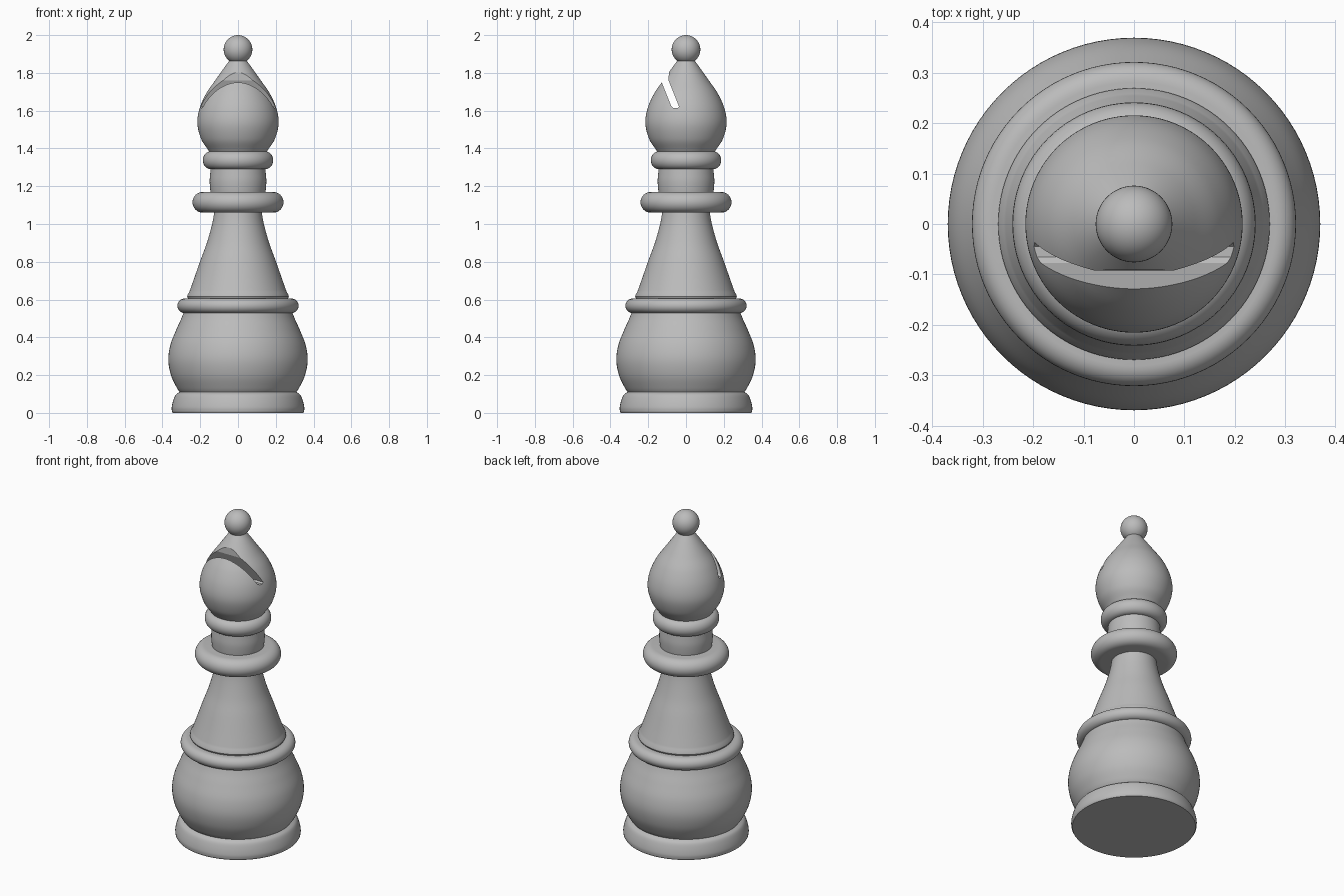
import bpy, bmesh, math
from mathutils import Vector

cube = bpy.data.objects.get("Cube")
if cube:
    bpy.data.objects.remove(cube, do_unlink=True)

SEGMENTS = 96
GREY = (0.5, 0.5, 0.5, 1)
grey = bpy.data.materials.new("plain grey")
grey.use_nodes = True
grey.diffuse_color = GREY
grey.node_tree.nodes["Principled BSDF"].inputs["Base Color"].default_value = GREY


def add_object(name, bm):
    bmesh.ops.recalc_face_normals(bm, faces=bm.faces)
    mesh = bpy.data.meshes.new(name)
    bm.to_mesh(mesh)
    bm.free()
    obj = bpy.data.objects.new(name, mesh)
    bpy.context.collection.objects.link(obj)
    mesh.materials.append(grey)
    return obj


def smooth(obj):
    bpy.ops.object.select_all(action="DESELECT")
    obj.select_set(True)
    bpy.context.view_layer.objects.active = obj
    bpy.ops.object.shade_smooth_by_angle(angle=math.radians(35))


def spline(points, steps=6):
    """Smooth curve through (radius, height) points."""
    p = [Vector(q) for q in points]
    p = [2 * p[0] - p[1]] + p + [2 * p[-1] - p[-2]]
    out = []
    for a, b, c, d in zip(p, p[1:], p[2:], p[3:]):
        for i in range(steps):
            t = i / steps
            out.append(0.5 * (2 * b + (c - a) * t + (2 * a - 5 * b + 4 * c - d) * t * t
                              + (3 * b - a - 3 * c + d) * t ** 3))
    return out + [p[-2]]


def bead(radius, low, high, depth, steps=16):
    """Half-round outer edge of a turned ring."""
    mid, half = (low + high) / 2, (high - low) / 2
    angles = [math.pi * (i / steps - 0.5) for i in range(steps + 1)]
    return [(radius - depth + depth * math.cos(a), mid + half * math.sin(a)) for a in angles]


def lathe(name, profile):
    """Turn a profile about z and cap both ends flat."""
    bm = bmesh.new()
    rings = []
    for r, z in profile:
        rings.append([bm.verts.new((r * math.cos(a), r * math.sin(a), z))
                      for a in (math.tau * i / SEGMENTS for i in range(SEGMENTS))])
    for low, high in zip(rings, rings[1:]):
        for i in range(SEGMENTS):
            j = (i + 1) % SEGMENTS
            bm.faces.new((low[i], low[j], high[j], high[i]))
    bm.faces.new(rings[0])
    bm.faces.new(rings[-1])
    obj = add_object(name, bm)
    smooth(obj)
    return obj


# Foot and rounded lower body
lathe("foot", [(0.345, 0)] + spline([(0.35, 0.008), (0.351, 0.03), (0.343, 0.065),
                                   (0.33, 0.095), (0.31, 0.11)]))
lathe("lower_body", spline([(0.305, 0.105), (0.325, 0.135), (0.355, 0.2), (0.369, 0.28),
                            (0.358, 0.36), (0.327, 0.44), (0.3, 0.5), (0.285, 0.54)]))
lathe("body_ring", bead(0.321, 0.528, 0.606, 0.04))

# Flared stem with a small lip
lathe("stem", [(0.262, 0.6), (0.269, 0.615), (0.266, 0.628)]
      + spline([(0.258, 0.64), (0.233, 0.71), (0.198, 0.81), (0.165, 0.9),
                (0.137, 1.0), (0.123, 1.08)]))

# Collar, neck and upper ring
lathe("collar", bead(0.241, 1.06, 1.17, 0.055))
lathe("neck", spline([(0.143, 1.15), (0.148, 1.19), (0.15, 1.23), (0.147, 1.27), (0.143, 1.31)]))
lathe("neck_ring", bead(0.186, 1.29, 1.385, 0.042))

# Head, pointed at the top
head = lathe("head", spline([(0.135, 1.36), (0.16, 1.395), (0.195, 1.45), (0.215, 1.53),
                             (0.204, 1.61), (0.169, 1.69), (0.121, 1.76), (0.075, 1.825),
                             (0.043, 1.87), (0.035, 1.89)], 8))

# Slanted slot through the front of the head
slot = [(-0.077, 1.622), (-0.065, 1.613), (-0.045, 1.613), (-0.037, 1.622),
        (-0.092, 1.76), (-0.09, 1.84), (-0.165, 1.84)]
bm = bmesh.new()
sides = [[bm.verts.new((x, y, z)) for y, z in slot] for x in (-0.3, 0.3)]
for s in sides:
    bm.faces.new(s)
for i in range(len(slot)):
    j = (i + 1) % len(slot)
    bm.faces.new((sides[0][i], sides[0][j], sides[1][j], sides[1][i]))
cutter = add_object("slot_cutter", bm)
cutter.hide_render = True
cut = head.modifiers.new("slot", "BOOLEAN")
cut.operation = "DIFFERENCE"
cut.solver = "EXACT"
cut.object = cutter
bpy.context.view_layer.update()
head_mesh = bpy.data.meshes.new_from_object(
    head.evaluated_get(bpy.context.evaluated_depsgraph_get()))
head.modifiers.clear()
head.data = head_mesh
bpy.data.objects.remove(cutter, do_unlink=True)
smooth(head)

# Ball on the tip
bm = bmesh.new()
bmesh.ops.create_uvsphere(bm, u_segments=48, v_segments=24, radius=0.076)
bmesh.ops.translate(bm, verts=bm.verts, vec=(0, 0, 1.924))
smooth(add_object("top_ball", bm))
